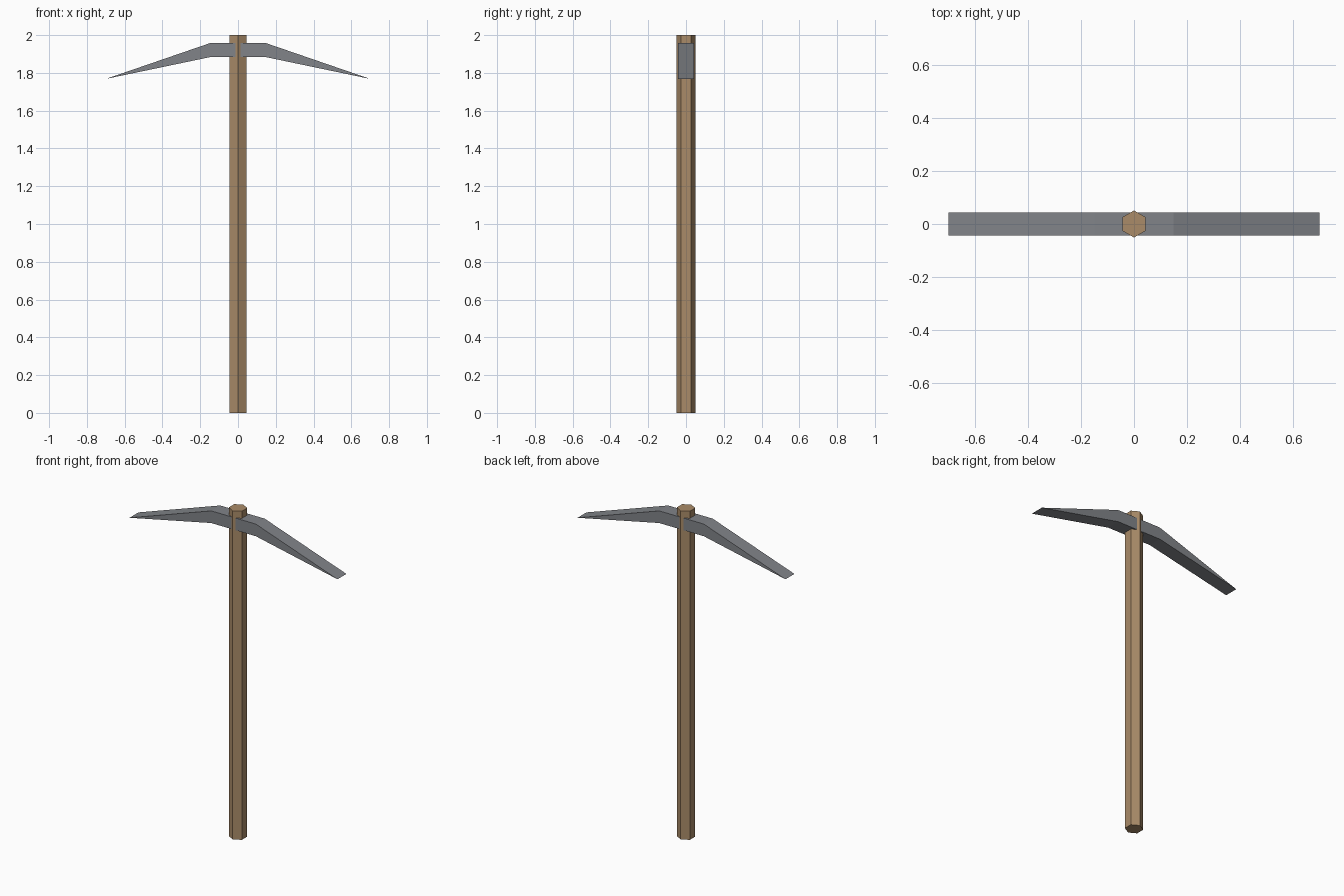
import bpy, bmesh, math
from mathutils import Vector

if "Cube" in bpy.data.objects:
    bpy.data.objects.remove(bpy.data.objects["Cube"])


def material(name, color):
    m = bpy.data.materials.new(name)
    m.diffuse_color = color
    m.use_nodes = True
    m.node_tree.nodes["Principled BSDF"].inputs["Base Color"].default_value = m.diffuse_color
    return m


def extruded(name, outline, direction, mat):
    """Solid made by sweeping a closed outline along a vector."""
    bm = bmesh.new()
    face = bm.faces.new([bm.verts.new(p) for p in outline])
    ext = bmesh.ops.extrude_face_region(bm, geom=[face], use_keep_orig=True)
    moved = [g for g in ext["geom"] if isinstance(g, bmesh.types.BMVert)]
    bmesh.ops.translate(bm, verts=moved, vec=Vector(direction))
    bmesh.ops.recalc_face_normals(bm, faces=bm.faces)
    mesh = bpy.data.meshes.new(name)
    bm.to_mesh(mesh)
    bm.free()
    mesh.materials.append(mat)
    obj = bpy.data.objects.new(name, mesh)
    bpy.context.collection.objects.link(obj)
    return obj


wood = material("wood", (0.40, 0.26, 0.14, 1))
metal = material("metal", (0.22, 0.23, 0.25, 1))

# Six-sided handle with corners at front and back
R = 0.051
hexagon = [(R * math.sin(i * math.pi / 3), R * math.cos(i * math.pi / 3), 0)
           for i in range(6)]
extruded("handle", hexagon, (0, 0, 2.0), wood)

# Head passing through the handle: level middle, arms tapering to sharp edges
W = 0.043
top = [(0.15, 1.957), (0.70, 1.768), (0.15, 1.883)]
profile = top + [(-x, z) for x, z in reversed(top)]
extruded("pick_head", [(x, -W, z) for x, z in profile], (0, 2 * W, 0), metal)
